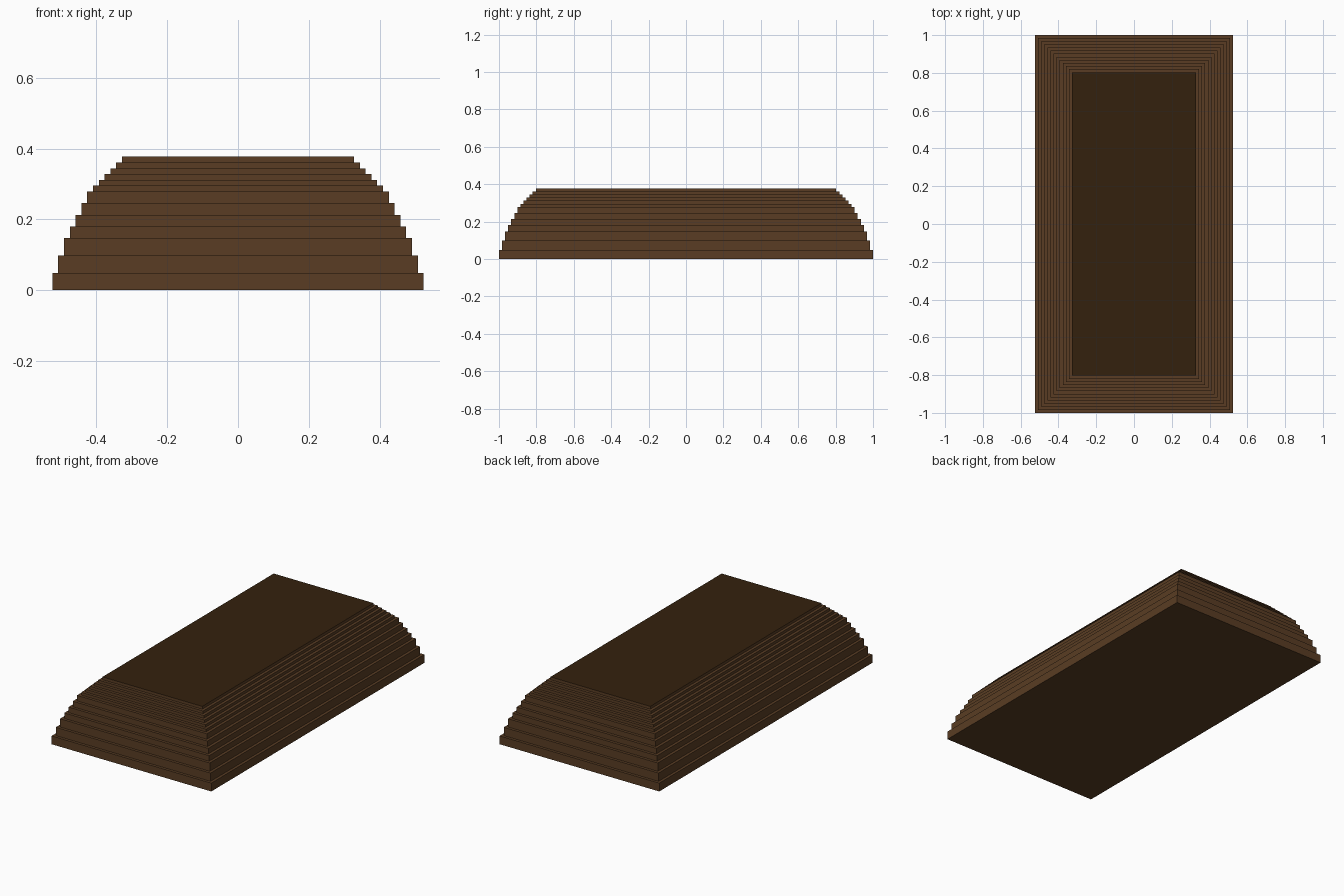
import bpy, bmesh

if "Cube" in bpy.data.objects:
    bpy.data.objects.remove(bpy.data.objects["Cube"])

V = 2 / 122                      # one step unit
HX, HY = 32, 61                  # half footprint in units
HEIGHTS = [3, 3, 3, 2, 2, 2, 2, 1, 1, 1, 1, 1, 1]   # height of each tier


def material(name, rgb):
    m = bpy.data.materials.new(name)
    m.diffuse_color = (*rgb, 1)
    m.use_nodes = True
    m.node_tree.nodes["Principled BSDF"].inputs["Base Color"].default_value = m.diffuse_color
    return m


brown = material("earth brown", (0.100, 0.046, 0.017))
dark = material("dark soil", (0.034, 0.015, 0.004))

# Stepped mound: one closed shell, each tier one unit smaller all round
bm = bmesh.new()


def ring(i, z):
    x, y = (HX - i) * V, (HY - i) * V
    return [bm.verts.new((sx * x, sy * y, z * V))
            for sx, sy in ((-1, -1), (1, -1), (1, 1), (-1, 1))]


rings, z = [], 0
for i, h in enumerate(HEIGHTS):
    rings += [ring(i, z), ring(i, z + h)]
    z += h
for a, b in zip(rings, rings[1:]):
    for k in range(4):
        n = (k + 1) % 4
        bm.faces.new((a[k], a[n], b[n], b[k]))
bm.faces.new(rings[0][::-1])
top = bm.faces.new(rings[-1])
top.material_index = 1           # dark soil on the flat top

mesh = bpy.data.meshes.new("stepped_mound")
bm.to_mesh(mesh)
bm.free()
mesh.materials.append(brown)
mesh.materials.append(dark)
bpy.context.collection.objects.link(bpy.data.objects.new("stepped_mound", mesh))
